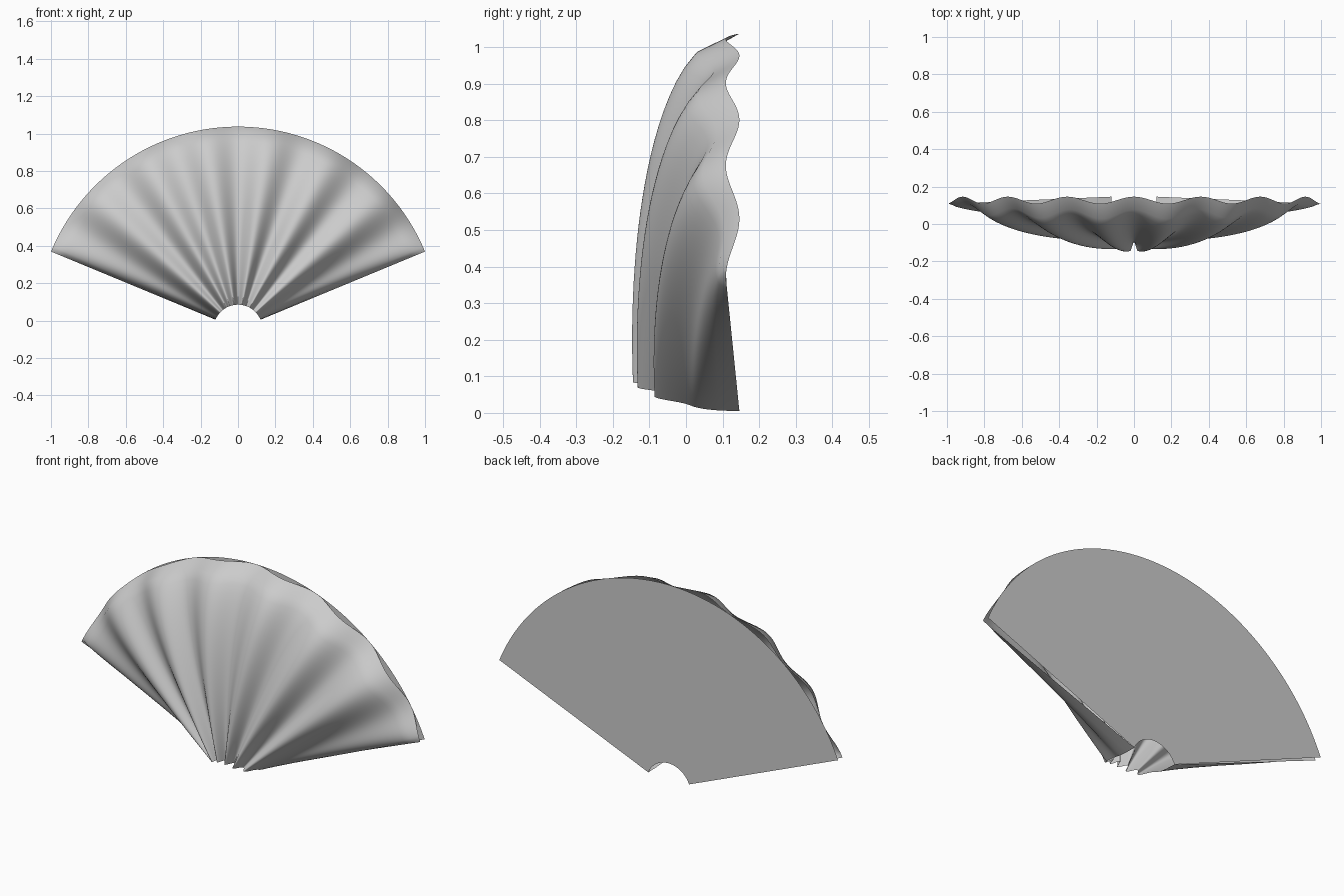
import bpy, bmesh, math

if "Cube" in bpy.data.objects:
    bpy.data.objects.remove(bpy.data.objects["Cube"])

R_IN, R_OUT, Z_C = 0.13, 1.082, -0.045   # fan radii and pivot height
HALF = math.radians(67.5)                # half opening angle
BACK_Y = 0.146
PLEATS = 7


def pleated_depth(t, u):
    """Distance in front of the back plate; t runs pivot to rim, u side to side."""
    wave = 0.5 - 0.5 * math.cos(PLEATS * math.pi * u)
    dome = math.sqrt(max(0.0, 1 - t * t)) * math.sqrt(max(0.0, 1 - abs(u) ** 2.8))
    return 0.245 * dome * (1 + 0.19 * wave) + 0.037 * t * wave


def fan_sheet(name, n_rad, n_ang, depth, flip):
    bm = bmesh.new()
    rows = []
    for i in range(n_rad + 1):
        t = i / n_rad
        r = R_IN + (R_OUT - R_IN) * t
        row = []
        for j in range(n_ang + 1):
            u = 2 * j / n_ang - 1
            a = u * HALF
            row.append(bm.verts.new((r * math.sin(a), BACK_Y - depth(t, u),
                                     Z_C + r * math.cos(a))))
        rows.append(row)
    for lo, hi in zip(rows, rows[1:]):
        for j in range(n_ang):
            quad = [lo[j], lo[j + 1], hi[j + 1], hi[j]]
            face = bm.faces.new(quad[::-1] if flip else quad)
            face.smooth = True
    mesh = bpy.data.meshes.new(name)
    bm.to_mesh(mesh)
    bm.free()
    obj = bpy.data.objects.new(name, mesh)
    bpy.context.collection.objects.link(obj)
    return obj


# Domed, pleated front shell
fan_sheet("pleated_shell", 24, 168, pleated_depth, False)

# Flat sector closing the back
fan_sheet("back_plate", 1, 168, lambda t, u: 0.0, True)
